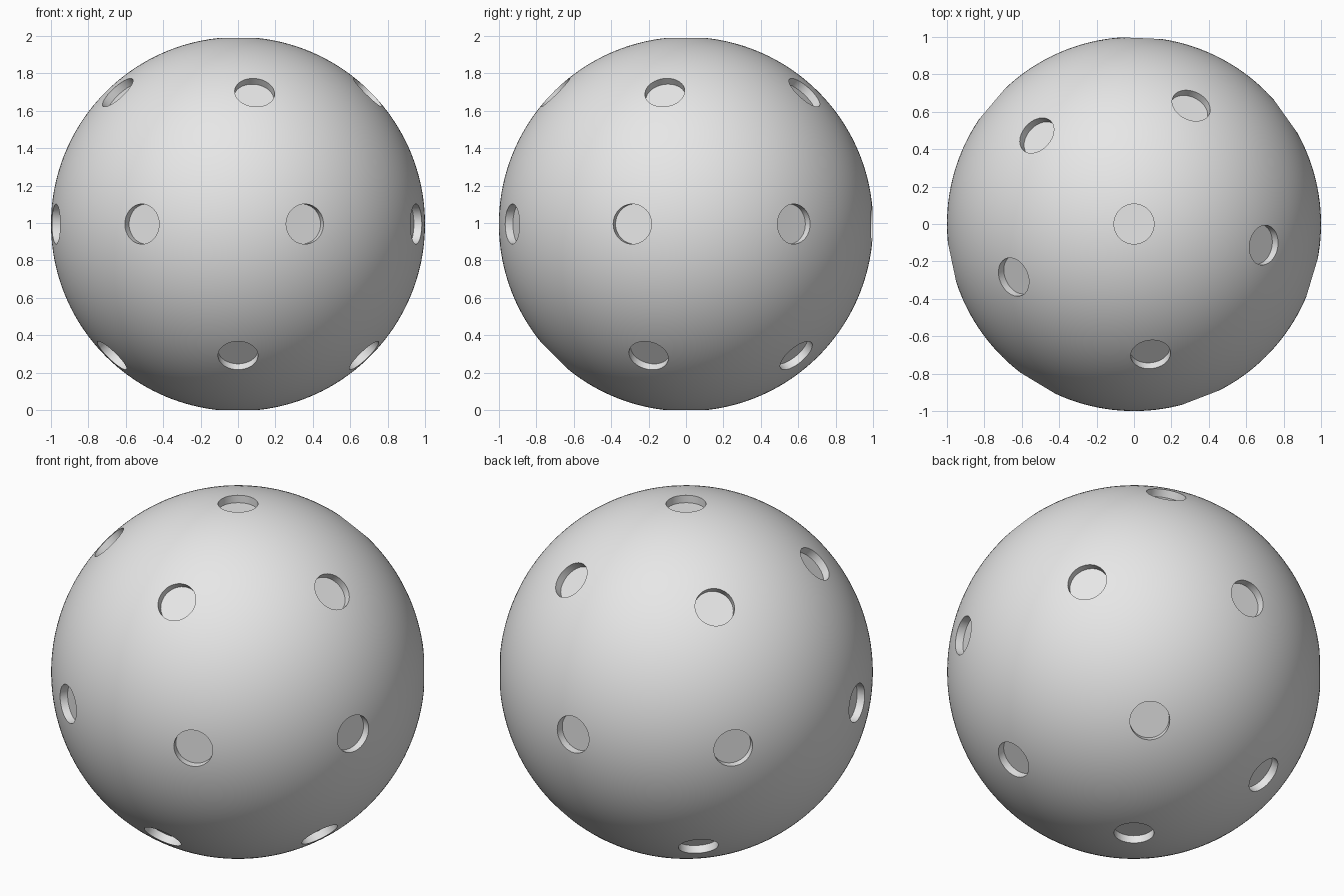
import bpy, bmesh, math
from mathutils import Matrix, Vector

if "Cube" in bpy.data.objects:
    bpy.data.objects.remove(bpy.data.objects["Cube"], do_unlink=True)

HOLE_R = 0.107
FLOOR = 0.95                                # distance of hole floors from centre
CENTRE_Z = math.sqrt(1 - HOLE_R ** 2)       # the ball rests on its bottom hole rim

grey = bpy.data.materials.new("light_grey_plastic")
grey.use_nodes = True
colour = (0.8, 0.8, 0.8, 1)
grey.diffuse_color = colour
grey.node_tree.nodes["Principled BSDF"].inputs["Base Color"].default_value = colour


def mesh_object(name, bm):
    mesh = bpy.data.meshes.new(name)
    bm.to_mesh(mesh)
    bm.free()
    mesh.materials.append(grey)
    obj = bpy.data.objects.new(name, mesh)
    bpy.context.collection.objects.link(obj)
    obj.location.z = CENTRE_Z
    return obj


def ring(count, gap, start, latitude):
    """Directions of one ring of holes, given in degrees."""
    lat = math.radians(latitude)
    for i in range(count):
        a = math.radians(start + i * gap)
        yield Vector((math.cos(lat) * math.cos(a),
                      math.cos(lat) * math.sin(a), math.sin(lat)))


# Ball body
bm = bmesh.new()
bmesh.ops.create_icosphere(bm, subdivisions=6, radius=1)
ball = mesh_object("ball", bm)

# Hole cutters: two poles and three rings
directions = [Vector((0, 0, 1)), Vector((0, 0, -1))]
directions += ring(5, 73.47, -156.2, 45)
directions += ring(7, 52.17, -121.1, 0)
directions += ring(5, 73.47, -163.47, -45)

bm = bmesh.new()
depth = 0.2
for d in directions:
    turn = d.to_track_quat('Z', 'Y').to_matrix().to_4x4()
    place = Matrix.Translation(d * (FLOOR + depth / 2)) @ turn
    bmesh.ops.create_cone(bm, cap_ends=True, segments=48, radius1=HOLE_R,
                          radius2=HOLE_R, depth=depth, matrix=place)
cutters = mesh_object("hole_cutters", bm)
cutters.hide_render = True

# Cut the holes
cut = ball.modifiers.new("holes", 'BOOLEAN')
cut.operation = 'DIFFERENCE'
cut.solver = 'EXACT'
cut.object = cutters
bpy.ops.object.select_all(action='DESELECT')
ball.select_set(True)
bpy.context.view_layer.objects.active = ball
bpy.ops.object.modifier_apply(modifier=cut.name)
bpy.data.objects.remove(cutters, do_unlink=True)

bpy.ops.object.shade_smooth_by_angle(angle=math.radians(30))
